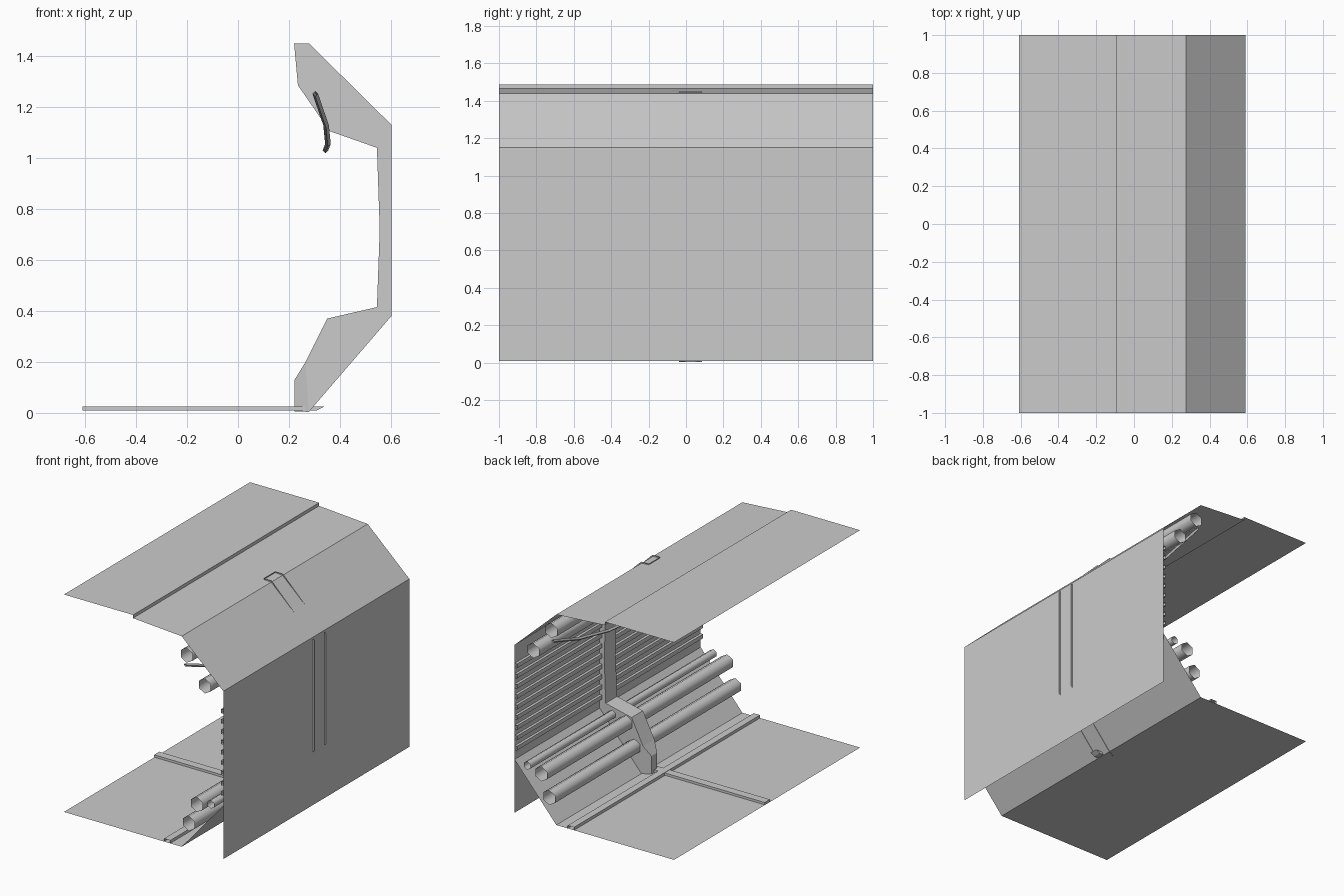
import bpy
import bmesh
import math

cube = bpy.data.objects.get("Cube")
if cube:
    bpy.data.objects.remove(cube, do_unlink=True)

grey = bpy.data.materials.new("panel grey")
grey.use_nodes = True
colour = (0.6, 0.6, 0.6, 1)
grey.diffuse_color = colour
grey.node_tree.nodes["Principled BSDF"].inputs["Base Color"].default_value = colour


def finish(name, bm, smooth=False):
    bmesh.ops.recalc_face_normals(bm, faces=bm.faces)
    for f in bm.faces:
        f.smooth = smooth
    mesh = bpy.data.meshes.new(name)
    bm.to_mesh(mesh)
    bm.free()
    mesh.materials.append(grey)
    obj = bpy.data.objects.new(name, mesh)
    bpy.context.collection.objects.link(obj)
    return obj


def sweep(bm, profile, y0=-1, y1=1, closed=False):
    """Open-ended sheet: an (x, z) profile drawn out along y."""
    rows = [[bm.verts.new((x, y, z)) for x, z in profile] for y in (y0, y1)]
    n = len(profile)
    for i in range(n if closed else n - 1):
        j = (i + 1) % n
        bm.faces.new((rows[0][i], rows[0][j], rows[1][j], rows[1][i]))
    return rows


def sheet(name, profile):
    bm = bmesh.new()
    sweep(bm, profile)
    return finish(name, bm)


# Shell panels, each a thin sheet
sheet("roof", [(-0.61, 1.487), (-0.09, 1.487), (-0.09, 1.465), (0.276, 1.44)])
sheet("roof_slope", [(0.276, 1.44), (0.59, 1.15)])
sheet("outer_wall", [(0.59, 1.15), (0.59, 0.008)])
sheet("floor", [(-0.61, 0.008), (0.276, 0.008)])
sheet("floor_slope", [(0.276, 0.008), (0.59, 0.37)])

# Horizontal slats on the inside of the wall
bm = bmesh.new()
for i in range(9):
    z = 0.45 + i * 0.07
    sweep(bm, [(0.59, z - 0.014), (0.572, z - 0.014),
               (0.572, z + 0.014), (0.59, z + 0.014)])
finish("wall_slats", bm)

# Rail along the floor
sheet("floor_rail", [(0.19, 0.008), (0.19, 0.028), (0.143, 0.028), (0.143, 0.008)])

# Cross strip on the floor, closed at its ends
bm = bmesh.new()
ends = sweep(bm, [(-0.61, 0.01), (-0.61, 0.026), (0.34, 0.026), (0.31, 0.01)],
             -0.03, 0.025, closed=True)
for end in ends:
    bm.faces.new(end)
finish("floor_cross_strip", bm)

# Rib: open-backed frame with a tapered foot
RIB_Y, HALF = 0.024, 0.061
inner = [(0.22, 1.45), (0.235, 1.285), (0.36, 1.105), (0.545, 1.04),
         (0.556, 0.72), (0.545, 0.415), (0.35, 0.37), (0.264, 0.198)]
foot = [(0.222, 0.13), (0.222, 0.006)]
outer = [(0.278, 0.004), (0.602, 0.38), (0.602, 1.13), (0.278, 1.45)]
bm = bmesh.new()
sides = []
for s in (-1, 1):
    def row(points, half):
        return [bm.verts.new((x, RIB_Y + s * half, z)) for x, z in points]
    edge, toe, back = row(inner, HALF), row(foot, HALF * 0.5), row(outer, HALF)
    bm.faces.new(edge + back)
    bm.faces.new((edge[-1], toe[0], toe[1], back[0]))
    sides.append(edge + toe + back[:1])
for i in range(len(sides[0]) - 1):
    bm.faces.new((sides[0][i], sides[0][i + 1], sides[1][i + 1], sides[1][i]))
finish("rib", bm)

# Open six-sided pipes running the full length
pipes = {
    "lower_front_pipe": (0.33, 0.18, 0.05),
    "lower_middle_pipe": (0.39, 0.325, 0.05),
    "lower_small_pipe": (0.495, 0.354, 0.028),
    "upper_front_pipe": (0.314, 1.32, 0.05),
    "upper_back_pipe": (0.45, 1.147, 0.05),
}
for name, (px, pz, r) in pipes.items():
    bm = bmesh.new()
    ring = [(px + r * math.sin(k * math.pi / 3), pz + r * math.cos(k * math.pi / 3))
            for k in range(6)]
    sweep(bm, ring, closed=True)
    finish(name, bm, smooth=True)

# Cable sagging between the two ends
bm = bmesh.new()
previous = None
for i in range(7):
    y = -1 + i / 3
    cx = 0.343 + 0.012 * math.sin(math.pi * abs(y)) - 0.04 * y ** 4
    cz = 1.03 + 0.222 * y * y
    ring = [bm.verts.new((cx + 0.011 * math.cos(a), y, cz + 0.011 * math.sin(a)))
            for a in (k * math.pi / 2 for k in range(4))]
    if previous:
        for k in range(4):
            j = (k + 1) % 4
            bm.faces.new((previous[k], previous[j], ring[j], ring[k]))
    previous = ring
finish("hanging_cable", bm)
